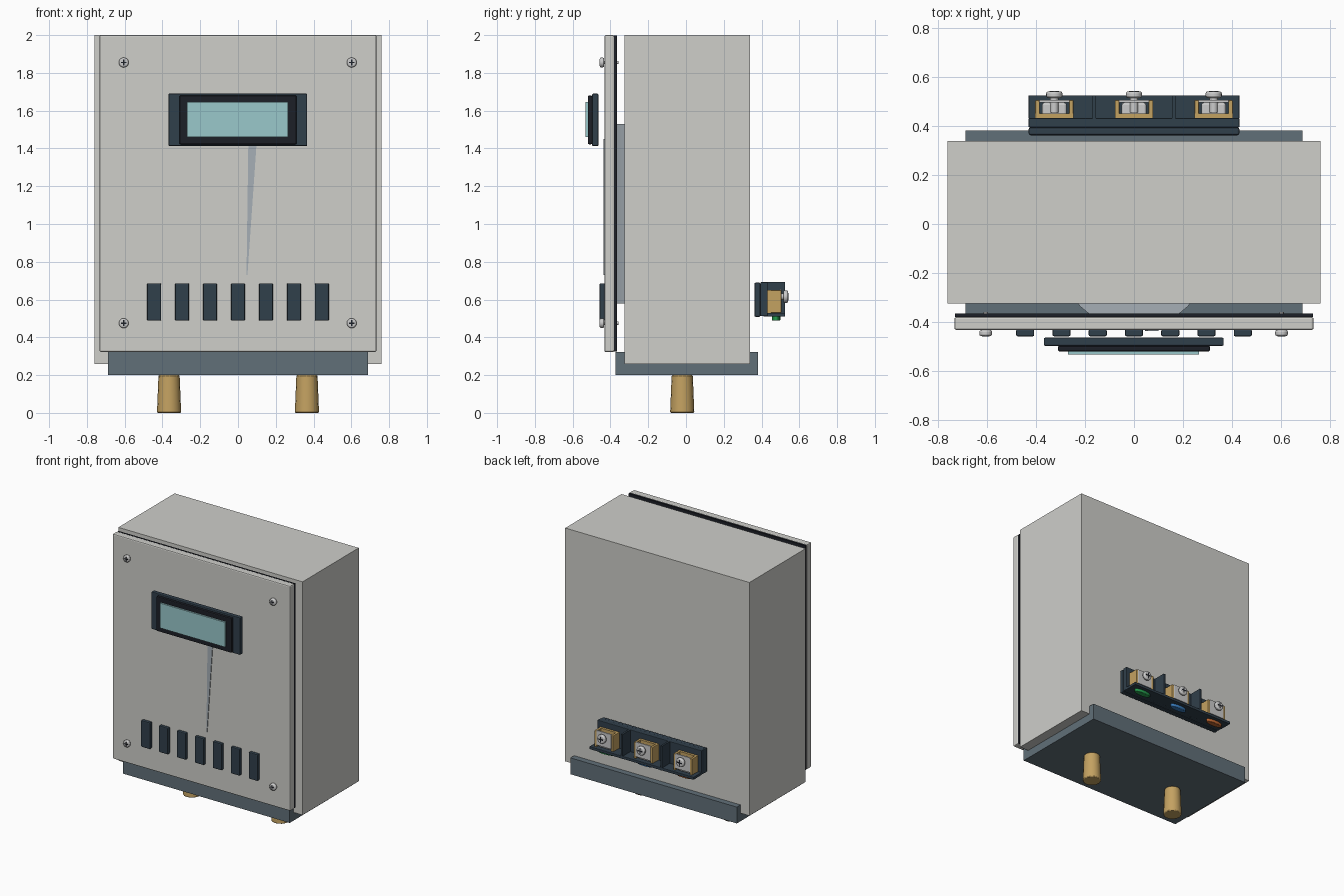
import bpy, bmesh, math
from mathutils import Matrix

if "Cube" in bpy.data.objects:
    bpy.data.objects.remove(bpy.data.objects["Cube"])


def mat(name, rgb):
    m = bpy.data.materials.new(name)
    m.diffuse_color = (*rgb, 1)
    m.use_nodes = True
    m.node_tree.nodes["Principled BSDF"].inputs["Base Color"].default_value = m.diffuse_color
    return m


SHELL = mat("shell_grey", (0.62, 0.62, 0.59))
SLATE = mat("slate", (0.12, 0.16, 0.19))
NAVY = mat("dark_plastic", (0.03, 0.05, 0.07))
BLACK = mat("black", (0.012, 0.014, 0.02))
GLASS = mat("screen_cyan", (0.32, 0.58, 0.6))
BRASS = mat("brass", (0.55, 0.36, 0.12))
STEEL = mat("steel", (0.6, 0.6, 0.6))
BLUEGREY = mat("blue_grey", (0.38, 0.43, 0.47))


def finish(name, bm, m, bevel=0, segs=2, smooth=False):
    me = bpy.data.meshes.new(name)
    bmesh.ops.recalc_face_normals(bm, faces=bm.faces[:])
    bm.to_mesh(me)
    bm.free()
    ob = bpy.data.objects.new(name, me)
    bpy.context.collection.objects.link(ob)
    me.materials.append(m)
    if bevel:
        b = ob.modifiers.new("bevel", "BEVEL")
        b.width, b.segments, b.limit_method = bevel, segs, "ANGLE"
    if smooth:
        bpy.ops.object.select_all(action="DESELECT")
        ob.select_set(True)
        bpy.context.view_layer.objects.active = ob
        bpy.ops.object.shade_smooth_by_angle(angle=math.radians(35))
    return ob


def box(name, x, y, z, m, bevel=0, segs=2):
    """Box from (min, max) pairs."""
    bm = bmesh.new()
    c = [(a + b) / 2 for a, b in (x, y, z)]
    s = [b - a for a, b in (x, y, z)]
    bmesh.ops.create_cube(bm, size=1, matrix=Matrix.Translation(c) @ Matrix.Diagonal((*s, 1)))
    return finish(name, bm, m, bevel, segs)


def rod(name, c, r1, r2, depth, m, axis="Z", sides=24, bevel=0, scale=(1, 1, 1)):
    """Cylinder or cone centred on c; r1 is the low end."""
    bm = bmesh.new()
    rot = Matrix.Rotation(-math.pi / 2, 4, "X") if axis == "Y" else Matrix()
    bmesh.ops.create_cone(bm, cap_ends=True, segments=sides, radius1=r1, radius2=r2, depth=depth,
                          matrix=Matrix.Translation(c) @ Matrix.Diagonal((*scale, 1)) @ rot)
    return finish(name, bm, m, bevel, 2, True)


def prism(name, pts, lo, hi, m, axis="X"):
    """Extrude a closed profile along x (points y,z) or y (points x,z)."""
    bm = bmesh.new()
    place = (lambda p, t: (t, *p)) if axis == "X" else (lambda p, t: (p[0], t, p[1]))
    f = bm.faces.new([bm.verts.new(place(p, lo)) for p in pts])
    ext = bmesh.ops.extrude_face_region(bm, geom=[f])["geom"]
    d = (hi - lo, 0, 0) if axis == "X" else (0, hi - lo, 0)
    bmesh.ops.translate(bm, verts=[v for v in ext if isinstance(v, bmesh.types.BMVert)], vec=d)
    return finish(name, bm, m)


def cross_screw(name, c, r, h, out):
    """Screw head along y with a dark cross recess; out is the facing direction."""
    rod(name + "_head", c, r, r, h, STEEL, "Y", 20, h * 0.3)
    y = c[1] + out * h / 2
    for w, t in ((r * 0.6, r * 0.13), (r * 0.13, r * 0.6)):
        box(name + "_slot", (c[0] - w, c[0] + w), (y - 0.001, y + 0.001), (c[2] - t, c[2] + t), BLACK)


# housing, gasket and front cover
box("housing", (-0.76, 0.76), (-0.325, 0.338), (0.26, 2.0), SHELL)
box("gasket", (-0.73, 0.73), (-0.38, -0.366), (0.325, 1.997), BLACK)
box("front_cover", (-0.733, 0.733), (-0.432, -0.38), (0.322, 2.0), SHELL, 0.008)

# tray with a lip front and back
prism("base_tray", [(-0.372, 0.2), (0.382, 0.2), (0.382, 0.322), (0.338, 0.322), (0.338, 0.26),
                    (-0.325, 0.26), (-0.325, 0.322), (-0.372, 0.322)], -0.687, 0.687, SLATE)

# brass feet
for x in (-0.365, 0.365):
    rod("foot", (x, -0.02, 0.1), 0.064, 0.056, 0.2, BRASS, sides=16, bevel=0.006)

# drum behind the cover and its pointer showing through the front
rod("inner_drum", (0, -0.12, 1.055), 0.3, 0.308, 0.95, BLUEGREY, sides=32)
prism("pointer", [(0.045, 0.73), (0.05, 0.73), (0.1, 1.45), (0.055, 1.45)],
      -0.437, -0.425, BLUEGREY, "Y")

# display
box("display_frame", (-0.368, 0.366), (-0.497, -0.464), (1.413, 1.69), NAVY, 0.005)
box("display_bezel", (-0.31, 0.31), (-0.52, -0.497), (1.422, 1.68), BLACK, 0.006)
box("display_screen", (-0.27, 0.266), (-0.533, -0.515), (1.46, 1.645), GLASS)

# row of buttons
for i in range(7):
    x = (i - 3) * 0.148
    box("button", (x - 0.037, x + 0.037), (-0.458, -0.43), (0.488, 0.686), NAVY, 0.006)

# cover screws
for x in (-0.605, 0.602):
    for z in (0.475, 1.855):
        cross_screw("cover_screw", (x, -0.445, z), 0.026, 0.024, -1)
        rod("cover_screw_shank", (x, -0.4, z), 0.009, 0.009, 0.084, STEEL, "Y", 12)

# terminal block: back plates, shelf and dividers
box("terminal_plate", (-0.43, 0.43), (0.362, 0.394), (0.508, 0.69), NAVY, 0.008)
box("terminal_back", (-0.43, 0.43), (0.394, 0.432), (0.512, 0.692), NAVY, 0.004)
box("terminal_shelf", (-0.43, 0.43), (0.43, 0.525), (0.51, 0.53), NAVY, 0.003)
for x in (-0.163, 0.163):
    box("terminal_divider", (x - 0.007, x + 0.007), (0.41, 0.525), (0.51, 0.692), NAVY)

# three clamps with screws and coloured markers below
for x, n, rgb in ((-0.325, "orange", (0.5, 0.13, 0.03)), (0, "blue", (0.04, 0.2, 0.5)),
                  (0.325, "green", (0.02, 0.35, 0.08))):
    for s in (-1, 1):
        a, b = x + s * 0.06, x + s * 0.078
        box("clamp_side", (min(a, b), max(a, b)), (0.43, 0.505), (0.53, 0.65), BRASS, 0.003)
    box("clamp_bar", (x - 0.078, x + 0.078), (0.43, 0.45), (0.53, 0.65), BRASS)
    box("clamp_body", (x - 0.05, x + 0.05), (0.435, 0.495), (0.53, 0.62), STEEL, 0.01, 3)
    box("clamp_plate", (x - 0.062, x + 0.062), (0.495, 0.506), (0.545, 0.655), STEEL, 0.003)
    rod("clamp_screw_shank", (x, 0.485, 0.615), 0.017, 0.017, 0.06, STEEL, "Y", 16)
    cross_screw("clamp_screw", (x, 0.528, 0.615), 0.033, 0.026, 1)
    rod("marker_" + n, (x, 0.477, 0.5), 0.022, 0.022, 0.024, mat("marker_" + n, rgb),
        sides=24, bevel=0.003, scale=(3, 1, 1))
